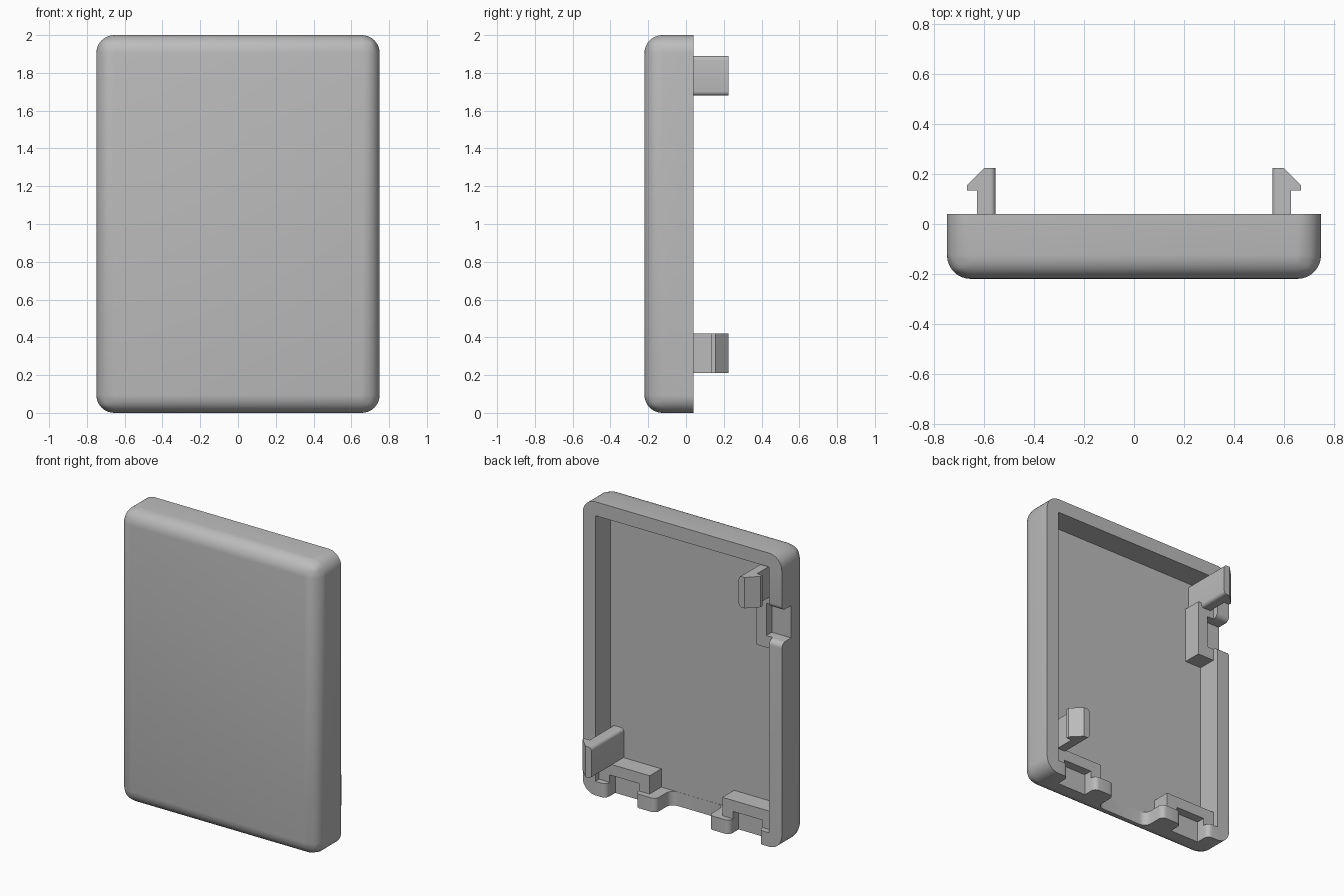
import bpy, bmesh, math
from mathutils import Vector

cube = bpy.data.objects.get("Cube")
if cube:
    bpy.data.objects.remove(cube, do_unlink=True)

# One plain grey for the whole part
grey = bpy.data.materials.new("plastic_grey")
grey.use_nodes = True
COLOUR = (0.5, 0.5, 0.5, 1)
grey.diffuse_color = COLOUR
grey.node_tree.nodes["Principled BSDF"].inputs["Base Color"].default_value = COLOUR

RIM, FRONT, FLOOR = 0.04, -0.22, -0.125    # y levels: rim, outer face, cavity floor
HALF_W, HEIGHT, WALL = 0.75, 2.0, 0.095


def finish(name, bm):
    bmesh.ops.recalc_face_normals(bm, faces=bm.faces)
    mesh = bpy.data.meshes.new(name)
    bm.to_mesh(mesh)
    bm.free()
    mesh.materials.append(grey)
    obj = bpy.data.objects.new(name, mesh)
    bpy.context.collection.objects.link(obj)
    return obj


def add_prism(bm, points, lo, hi, place):
    """Extrude a 2D profile from lo to hi; place maps (p, q, h) to x, y, z."""
    ends = [[bm.verts.new(place(p, q, h)) for p, q in points] for h in (lo, hi)]
    bm.faces.new(ends[0])
    bm.faces.new(ends[1])
    n = len(points)
    for i in range(n):
        j = (i + 1) % n
        bm.faces.new((ends[0][i], ends[0][j], ends[1][j], ends[1][i]))


def prism(name, points, lo, hi, place):
    bm = bmesh.new()
    add_prism(bm, points, lo, hi, place)
    return finish(name, bm)


def rect(a, b, c, d):
    return [(a, c), (b, c), (b, d), (a, d)]


def arc(cx, cy, r, start, end, steps=6):
    return [(cx + r * math.cos(math.radians(start + (end - start) * i / steps)),
             cy + r * math.sin(math.radians(start + (end - start) * i / steps)))
            for i in range(steps + 1)]


def notch_profile(centre, half, floor, mouth_r, floor_r):
    """Notch open at the rim, with a flared mouth and rounded floor corners."""
    side = [(half + mouth_r, RIM + 0.1)]
    side += arc(half + mouth_r, RIM - mouth_r, mouth_r, 90, 180)
    if floor_r:
        side += arc(half - floor_r, floor + floor_r, floor_r, 0, -90)
    else:
        side.append((half, floor))
    return [(centre + p, q) for p, q in side] + [(centre - p, q) for p, q in reversed(side)]


# Walls: p runs along the wall, q is y, h is the distance in from outside
def on_bottom(p, q, h):
    return Vector((p, q, h))


def on_side(p, q, h):
    return Vector((h - HALF_W, q, p))


# Shell: box rounded everywhere except around the open back
bm = bmesh.new()
add_prism(bm, rect(-HALF_W, HALF_W, 0, HEIGHT), FRONT, RIM,
          lambda p, q, h: Vector((p, h, q)))
round_edges = [e for e in bm.edges if min(v.co.y for v in e.verts) < 0]
bmesh.ops.bevel(bm, geom=round_edges, offset=0.095, offset_type='OFFSET',
                segments=8, profile=0.5, affect='EDGES')
shell = finish("shell", bm)

# Cutters: cavity, catch notches and the wide opening in the bottom wall
catches = [("left_bottom", 0.465, on_bottom),
           ("right_bottom", -0.465, on_bottom),
           ("right_side", 1.52, on_side)]
cutters = [prism("cavity_cutter",
                 rect(WALL - HALF_W, HALF_W - WALL, WALL, HEIGHT - WALL),
                 FLOOR, RIM + 0.2, lambda p, q, h: Vector((p, h, q)))]
for name, centre, place in catches:
    cutters.append(prism(name + "_notch_cutter",
                         notch_profile(centre, 0.11, -0.06, 0.035, 0),
                         -0.05, 0.11, place))
cutters.append(prism("middle_cutter",
                     notch_profile(0, 0.2, FLOOR + 0.001, 0.035, 0.05),
                     -0.05, 0.11, on_bottom))

bpy.context.view_layer.objects.active = shell
for cutter in cutters:
    cutter.hide_render = True
    mod = shell.modifiers.new(cutter.name, 'BOOLEAN')
    mod.operation = 'DIFFERENCE'
    mod.solver = 'EXACT'
    mod.object = cutter
    bpy.ops.object.modifier_apply(modifier=mod.name)
    bpy.data.objects.remove(cutter, do_unlink=True)

parts = [shell]

# Catches: U-shaped blocks whose pocket opens into the wall notch
for name, centre, place in catches:
    a, b, top, bar, foot = 0.191, 0.11, 0.22, 0.145, 0.09
    outline = [(-a, foot), (-a, top), (a, top), (a, foot),
               (b, foot), (b, bar), (-b, bar), (-b, foot)]
    turn = lambda p, q, h: place(centre + p, h, q)
    bm = bmesh.new()
    add_prism(bm, outline, FLOOR - 0.02, 0.0, turn)
    add_prism(bm, rect(-b, b, foot, bar), FLOOR - 0.02, -0.06, turn)
    parts.append(finish(name + "_catch", bm))

# Snap clips: hooked tongues rising from the cavity floor
hook = [(0.555, FLOOR - 0.02), (0.63, FLOOR - 0.02), (0.63, 0.135), (0.67, 0.135),
        (0.67, 0.155), (0.6, 0.225), (0.555, 0.225)]
for name, side, lo in (("left_clip", 1, 0.21), ("right_clip", -1, 1.68)):
    bm = bmesh.new()
    add_prism(bm, hook, lo, lo + 0.21, lambda p, q, h: Vector((side * p, q, h)))
    inner = [e for e in bm.edges
             if all(abs(abs(v.co.x) - 0.555) < 0.001 for v in e.verts)
             and abs(e.verts[0].co.y - e.verts[1].co.y) > 0.1]
    bmesh.ops.bevel(bm, geom=inner, offset=0.022, segments=5, profile=0.5,
                    affect='EDGES')
    parts.append(finish(name, bm))

# Smooth the fillets, keep the hard edges
bpy.ops.object.select_all(action='DESELECT')
for part in parts:
    part.select_set(True)
bpy.context.view_layer.objects.active = shell
bpy.ops.object.shade_smooth_by_angle(angle=math.radians(30))
